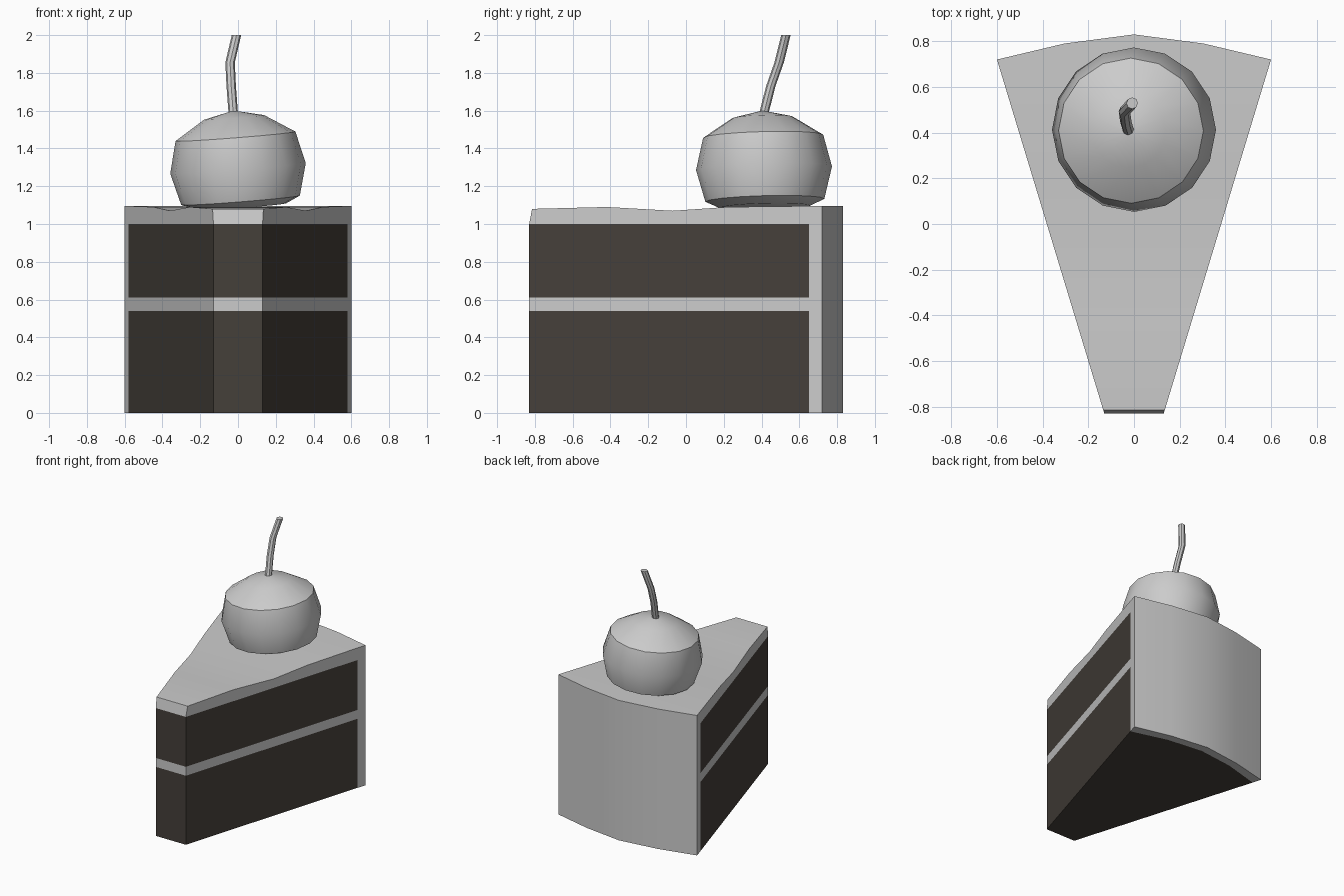
import bpy, bmesh, math
from mathutils import Matrix, Vector

if "Cube" in bpy.data.objects:
    bpy.data.objects.remove(bpy.data.objects["Cube"])

chocolate = bpy.data.materials.new("chocolate")
chocolate.diffuse_color = (0.06, 0.05, 0.042, 1)
chocolate.use_nodes = True
chocolate.node_tree.nodes["Principled BSDF"].inputs["Base Color"].default_value = chocolate.diffuse_color


def make(name, faces, mat=None, smooth=None, matrix=None):
    bm = bmesh.new()
    for pts in faces:
        bm.faces.new([bm.verts.new(p) for p in pts])
    bmesh.ops.remove_doubles(bm, verts=bm.verts, dist=1e-4)
    bmesh.ops.recalc_face_normals(bm, faces=bm.faces)
    if matrix:
        bm.transform(matrix)
    me = bpy.data.meshes.new(name)
    bm.to_mesh(me)
    bm.free()
    ob = bpy.data.objects.new(name, me)
    bpy.context.collection.objects.link(ob)
    if mat:
        me.materials.append(mat)
    if smooth:
        bpy.ops.object.select_all(action='DESELECT')
        bpy.context.view_layer.objects.active = ob
        ob.select_set(True)
        bpy.ops.object.shade_smooth_by_angle(angle=math.radians(smooth))
    return ob


def loft(rings):
    faces = [rings[0], rings[-1]]
    n = len(rings[0])
    for a, b in zip(rings, rings[1:]):
        faces += [[a[i], a[(i + 1) % n], b[(i + 1) % n], b[i]] for i in range(n)]
    return faces


def ring(cx, cy, z, r, n):
    return [(cx + r * math.cos(2 * math.pi * i / n),
             cy + r * math.sin(2 * math.pi * i / n), z) for i in range(n)]


def width(y):
    return 0.13 + 0.47 * (y + 0.83) / 1.55


def at(outline, z):
    return [(x, y, z) for x, y in outline]


# Sponge layers and cream filling share one wedge outline
w0, w1 = width(-0.83), width(0.65)
inner = [(w1, 0.65), (0.29, 0.73), (0, 0.765), (-0.29, 0.73), (-w1, 0.65)]
outer = [(0.60, 0.72), (0.305, 0.79), (0, 0.83), (-0.305, 0.79), (-0.60, 0.72)]
wedge = [(-w0, -0.83), (w0, -0.83)] + inner
for name, lo, hi, mat in (("lower_sponge", 0, 0.54, chocolate),
                          ("cream_filling", 0.54, 0.61, None),
                          ("upper_sponge", 0.61, 1.0, chocolate)):
    make(name, loft([at(wedge, lo), at(wedge, hi)]), mat)

# Frosting: wavy top, sides, and curved back wall in one skin
TOP = 1.095
stations = [(-0.815, 1.08), (-0.42, 1.09), (-0.07, 1.07), (0.22, 1.09), (0.65, TOP)]
faces = [at(wedge, 1.0)]
low = [-0.83] + [s[0] for s in stations[1:]]
for i in range(len(stations) - 1):
    (ya, za), (yb, zb) = stations[i:i + 2]
    wa, wb, la, lb = width(ya), width(yb), low[i], low[i + 1]
    faces.append([(-wa, ya, za), (wa, ya, za), (wb, yb, zb), (-wb, yb, zb)])
    for s in (-1, 1):
        faces.append([(s * width(la), la, 1), (s * wb, lb, 1),
                      (s * wb, yb, zb), (s * wa, ya, za)])
wt = width(-0.815)
faces.append([(-w0, -0.83, 1), (w0, -0.83, 1), (wt, -0.815, 1.08), (-wt, -0.815, 1.08)])
faces.append([(-w1, 0.65, TOP), (w1, 0.65, TOP)] + at(outer, TOP))
for s in (-1, 1):
    for lo, hi in ((0, 1), (1, TOP)):
        faces.append([(s * w1, 0.65, lo), (s * 0.6, 0.72, lo),
                      (s * 0.6, 0.72, hi), (s * w1, 0.65, hi)])
for i in range(4):
    for lo, hi in ((0, 1), (1, TOP)):
        faces.append(at(outer[i:i + 2], lo) + at(outer[i:i + 2][::-1], hi))
    faces.append(at(inner[i:i + 2], 0) + at(inner[i:i + 2][::-1], 1))
    faces.append(at(inner[i:i + 2], 0) + at(outer[i:i + 2][::-1], 0))
make("frosting", faces, smooth=30)

# Cherry, slightly tilted
profile = [(0.24, -0.205), (0.315, -0.17), (0.36, 0.0), (0.318, 0.17),
           (0.16, 0.27), (0.02, 0.302)]
tilt = (Matrix.Translation(Vector((0, 0.413, 1.295)))
        @ Matrix.Rotation(math.radians(-4.5), 4, 'Y')
        @ Matrix.Rotation(math.radians(1.5), 4, 'X'))
make("cherry", loft([ring(0, 0, z, r, 16) for r, z in profile]),
     smooth=30, matrix=tilt)

# Bent stem
path = [(-0.024, 0.408, 1.57), (-0.036, 0.449, 1.73),
        (-0.042, 0.493, 1.855), (-0.008, 0.529, 2.0)]
make("cherry_stem", loft([ring(x, y, z, 0.025, 8) for x, y, z in path]), smooth=40)
